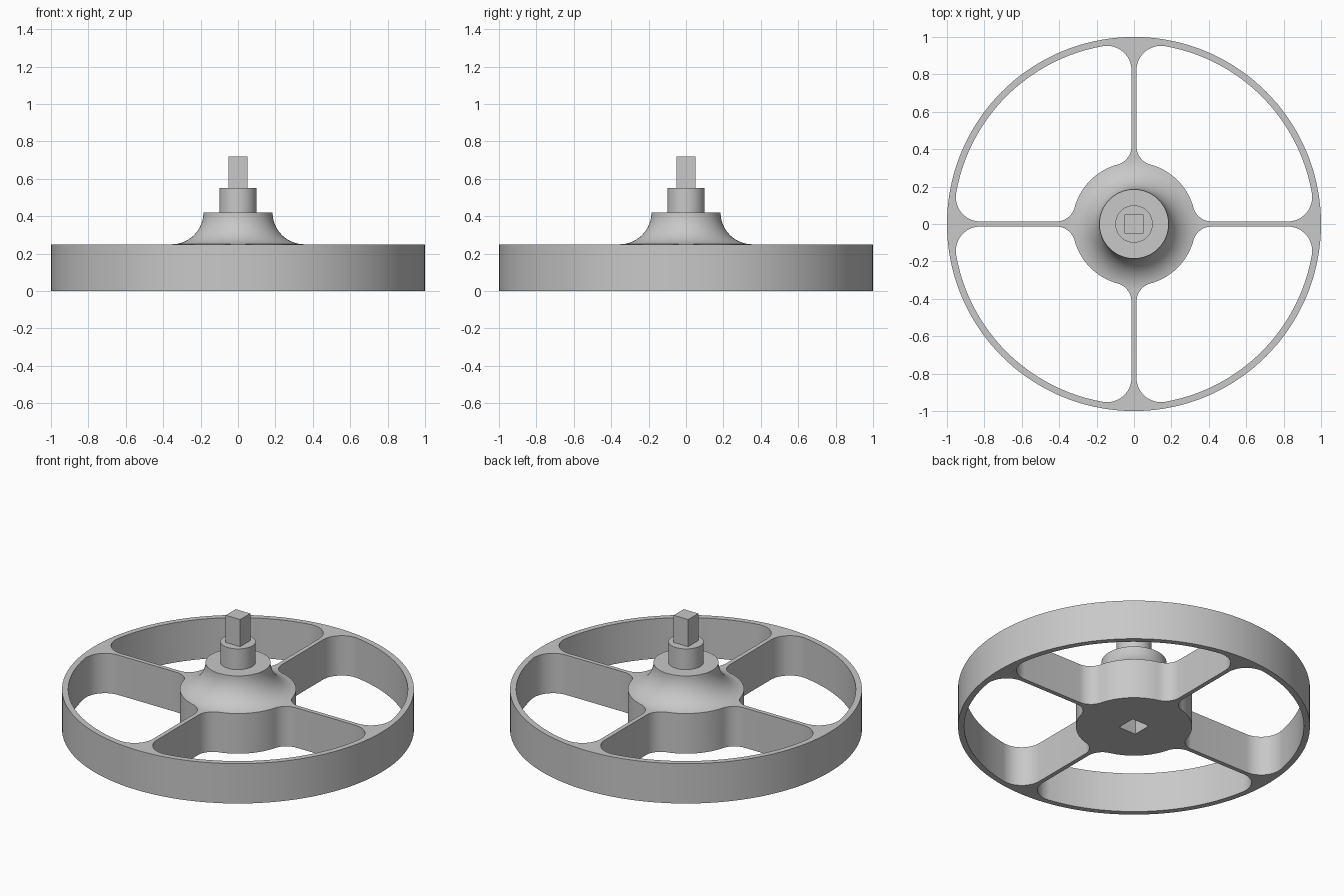
import bpy, bmesh, math
from math import sin, cos, pi
from mathutils import Matrix, Vector

cube = bpy.data.objects.get("Cube")
if cube:
    bpy.data.objects.remove(cube, do_unlink=True)

grey = bpy.data.materials.new("plain grey")
grey.use_nodes = True
colour = (0.58, 0.58, 0.58, 1)
grey.diffuse_color = colour
grey.node_tree.nodes["Principled BSDF"].inputs["Base Color"].default_value = colour

RIM, HUB, WEB = 0.965, 0.33, 0.0135   # rim inner radius, hub radius, half spoke width
TOP = 0.25


def make_object(name, bm):
    bmesh.ops.recalc_face_normals(bm, faces=bm.faces)
    mesh = bpy.data.meshes.new(name)
    bm.to_mesh(mesh)
    bm.free()
    ob = bpy.data.objects.new(name, mesh)
    ob.data.materials.append(grey)
    bpy.context.collection.objects.link(ob)
    return ob


def arc(cx, cy, r, a, b, n):
    return [(cx + r * cos(a + (b - a) * i / n), cy + r * sin(a + (b - a) * i / n))
            for i in range(n + 1)]


def lathe(name, profile, steps=144):
    bm = bmesh.new()
    verts = [bm.verts.new((r, 0, z)) for r, z in profile]
    edges = [bm.edges.new(pair) for pair in zip(verts, verts[1:])]
    bmesh.ops.spin(bm, geom=verts + edges, cent=(0, 0, 0), axis=(0, 0, 1),
                   angle=2 * pi, steps=steps)
    bmesh.ops.remove_doubles(bm, verts=bm.verts, dist=1e-5)
    return make_object(name, bm)


def box(name, side, z0, z1):
    bm = bmesh.new()
    bmesh.ops.create_cube(bm, matrix=Matrix.Translation((0, 0, (z0 + z1) / 2))
                          @ Matrix.Diagonal((side, side, z1 - z0, 1)))
    return make_object(name, bm)


def window_outline(outer=0.13, inner=0.1):
    """Quarter window with rounded corners, symmetric about the diagonal."""
    oy, iy = WEB + outer, WEB + inner
    ox = math.sqrt((RIM - outer) ** 2 - oy ** 2)
    ix = math.sqrt((HUB + inner) ** 2 - iy ** 2)
    a_out, a_in = math.atan2(oy, ox), math.atan2(iy, ix)
    half = arc(0, 0, HUB, pi / 4, a_in, 10)                     # hub side
    half += arc(ix, iy, inner, a_in + pi, 1.5 * pi, 12)[1:]     # hub fillet
    half += arc(ox, oy, outer, -pi / 2, a_out, 16)              # rim fillet
    half += arc(0, 0, RIM, a_out, pi / 4, 16)[1:]               # rim side
    return half + [(y, x) for x, y in reversed(half[1:-1])]


# Flywheel body with flared hub and collar
profile = [(0, 0), (1, 0), (1, TOP)]
profile += arc(0.355, 0.42, 0.17, 1.5 * pi, pi, 20)
profile += [(0.1, 0.42), (0.1, 0.55), (0, 0.55)]
wheel = lathe("spoked_wheel", profile)

# Four rounded openings between the spokes
bm = bmesh.new()
outline = window_outline()
for k in range(4):
    turn = Matrix.Rotation(k * pi / 2, 3, 'Z')
    face = bm.faces.new([bm.verts.new(turn @ Vector((x, y, -0.1))) for x, y in outline])
    up = bmesh.ops.extrude_face_region(bm, geom=[face])["geom"]
    bmesh.ops.translate(bm, vec=(0, 0, 0.5),
                        verts=[g for g in up if isinstance(g, bmesh.types.BMVert)])
windows = make_object("window_cutter", bm)

# Square socket under the hub
socket = box("socket_cutter", 0.12, -0.1, 0.17)

for cutter in (windows, socket):
    mod = wheel.modifiers.new(cutter.name, 'BOOLEAN')
    mod.operation = 'DIFFERENCE'
    mod.solver = 'EXACT'
    mod.object = cutter
    bpy.ops.object.select_all(action='DESELECT')
    wheel.select_set(True)
    bpy.context.view_layer.objects.active = wheel
    bpy.ops.object.modifier_apply(modifier=mod.name)
    bpy.data.objects.remove(cutter, do_unlink=True)
bpy.ops.object.shade_smooth_by_angle(angle=math.radians(30))

# Square drive pin on top
box("drive_pin", 0.1, 0.55, 0.72)
